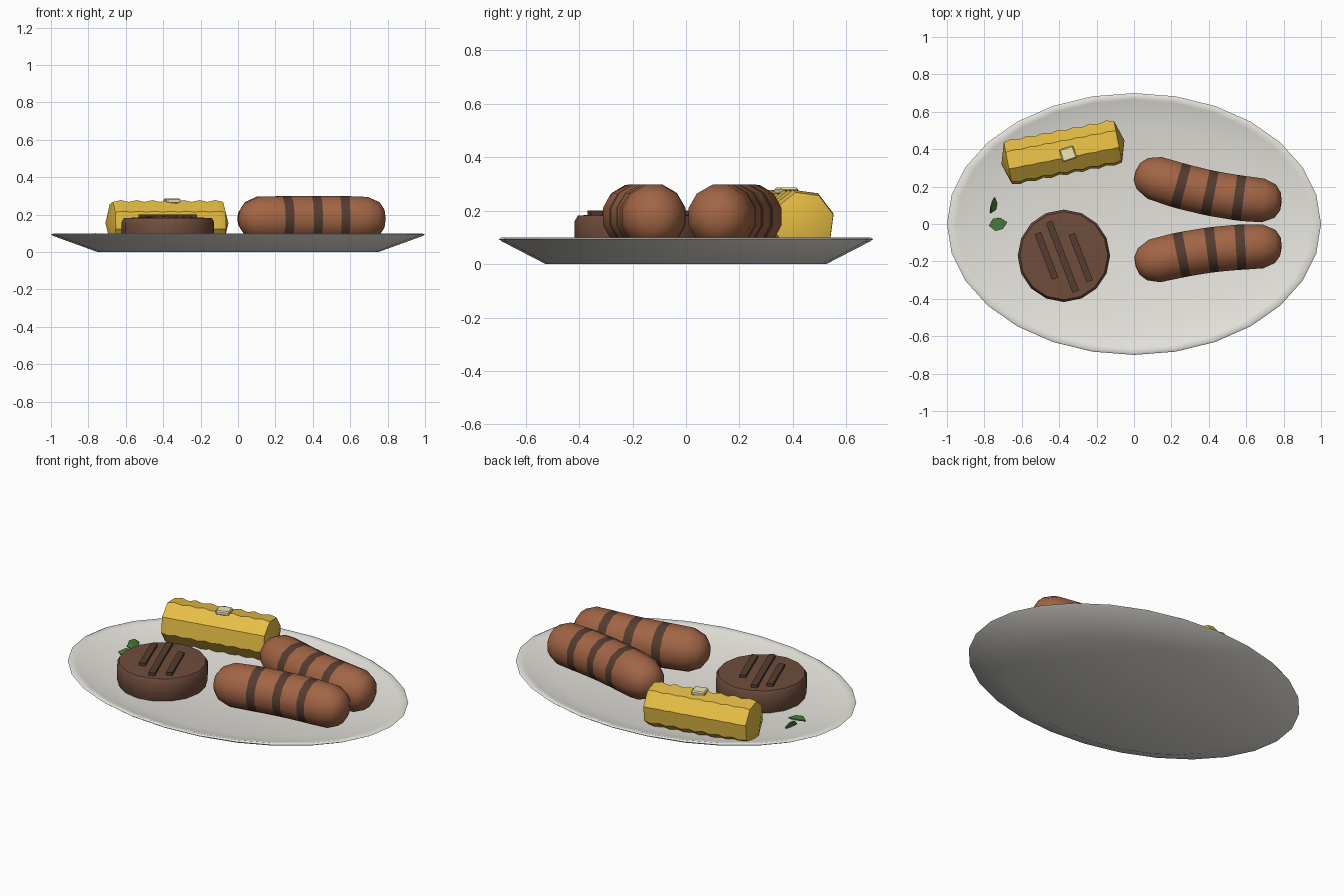
import bpy, bmesh, math
from mathutils import Vector, Matrix

if "Cube" in bpy.data.objects:
    bpy.data.objects.remove(bpy.data.objects["Cube"])


def mat(name, rgb):
    m = bpy.data.materials.new(name)
    m.diffuse_color = (*rgb, 1)
    m.use_nodes = True
    m.node_tree.nodes["Principled BSDF"].inputs["Base Color"].default_value = m.diffuse_color
    return m


CREAM = mat("cream", (0.80, 0.78, 0.73))
SAUSAGE = mat("sausage_brown", (0.36, 0.13, 0.06))
CHAR = mat("char", (0.09, 0.045, 0.03))
MEAT = mat("patty_brown", (0.16, 0.075, 0.045))
CORN = mat("corn_yellow", (0.80, 0.52, 0.06))
BUTTER = mat("butter", (0.90, 0.80, 0.45))
GREEN = mat("herb_green", (0.07, 0.22, 0.05))


def finish(name, bm, mats, angle=35):
    bmesh.ops.recalc_face_normals(bm, faces=bm.faces)
    me = bpy.data.meshes.new(name)
    bm.to_mesh(me)
    bm.free()
    ob = bpy.data.objects.new(name, me)
    bpy.context.collection.objects.link(ob)
    for m in mats:
        me.materials.append(m)
    if angle:
        bpy.ops.object.select_all(action='DESELECT')
        bpy.context.view_layer.objects.active = ob
        ob.select_set(True)
        bpy.ops.object.shade_smooth_by_angle(angle=math.radians(angle))
    return ob


def loft(rings, tips, marked=()):
    """Skin a list of point rings, closed by a tip point at each end."""
    bm = bmesh.new()
    vr = [[bm.verts.new(p) for p in r] for r in rings]
    n = len(vr[0])
    for k, (a, b) in enumerate(zip(vr, vr[1:])):
        for i in range(n):
            j = (i + 1) % n
            f = bm.faces.new((a[i], a[j], b[j], b[i]))
            f.material_index = int(k in marked)
    for ring, tip in ((vr[0], tips[0]), (vr[-1], tips[1])):
        t = bm.verts.new(tip)
        for i in range(n):
            bm.faces.new((ring[i], ring[(i + 1) % n], t))
    return bm


def lathe(profile, n, squash=1.0, centre=(0, 0), z0=0, z1=0):
    cx, cy = centre
    rings = [[(cx + r * math.cos(2 * math.pi * i / n),
               cy + squash * r * math.sin(2 * math.pi * i / n), z)
              for i in range(n)] for r, z in profile]
    return loft(rings, ((cx, cy, z0), (cx, cy, z1)))


def tube_ring(c, direction, r, n, phase):
    side = Vector((-direction.y, direction.x, 0)).normalized()
    return [c + side * r * math.cos(phase + 2 * math.pi * i / n)
            + Vector((0, 0, r * math.sin(phase + 2 * math.pi * i / n)))
            for i in range(n)]


def block(name, centre, size, angle, m, bevel=0.0):
    bm = bmesh.new()
    M = (Matrix.Translation(centre) @ Matrix.Rotation(angle, 4, 'Z')
         @ Matrix.Diagonal((*size, 1)))
    bmesh.ops.create_cube(bm, size=1, matrix=M)
    if bevel:
        bmesh.ops.bevel(bm, geom=bm.edges[:], offset=bevel, segments=1,
                        affect='EDGES')
    finish(name, bm, [m], 0)


# oval plate
finish("plate", lathe([(0.75, 0), (0.985, 0.085), (1.0, 0.093), (0.985, 0.1),
                       (0.95, 0.093), (0.75, 0.05)], 28, 0.7, z1=0.05),
       [CREAM], 60)


# two bent sausages with charred bands
def sausage(name, y0, y1, y2, bands):
    def centre(x):                      # quadratic through x = 0.1, 0.4, 0.7
        t = (x - 0.1) / 0.3
        y = y0 * (t - 1) * (t - 2) / 2 - y1 * t * (t - 2) + y2 * t * (t - 1) / 2
        return Vector((x, y, 0.178))

    stations = [(0.015, 0.05), (0.045, 0.092), (0.11, 0.122)]
    for b in bands:
        stations += [(b - 0.025, 0.125), (b + 0.025, 0.125)]
    stations += [(0.69, 0.121), (0.755, 0.092), (0.783, 0.05)]
    rings = []
    for x, r in stations:
        d = centre(x + 0.01) - centre(x - 0.01)
        rings.append(tube_ring(centre(x), d, r, 12, math.pi / 12))
    finish(name, loft(rings, (centre(0.008), centre(0.79)), (3, 5, 7)),
           [SAUSAGE, CHAR], 40)


sausage("sausage_back", 0.25, 0.167, 0.125, (0.25, 0.405, 0.56))
sausage("sausage_front", -0.2, -0.14, -0.12, (0.255, 0.415, 0.57))

# meat patty with grill marks
PC = (-0.375, -0.17)
finish("patty", lathe([(0.235, 0.05), (0.247, 0.09), (0.247, 0.16),
                       (0.235, 0.182)], 16, centre=PC, z0=0.05, z1=0.19),
       [MEAT], 40)
for i, (x, y, length) in enumerate(((-0.468, -0.17, 0.26),
                                    (-0.383, -0.175, 0.40),
                                    (-0.285, -0.18, 0.27))):
    block(f"grill_mark_{i + 1}", (x, y, 0.19), (length, 0.036, 0.022),
          math.radians(-69), CHAR)

# corn cob with scalloped kernel rows
axis = Vector((math.cos(math.radians(11)), math.sin(math.radians(11)), 0))
mid = Vector((-0.38, 0.383, 0.155))
N = 14
rings = [tube_ring(mid + axis * (-0.3 + 0.6 * k / N), axis,
                   0.127 if k % 2 else 0.117, 8, math.radians(15))
         for k in range(N + 1)]
finish("corn_cob", loft(rings, (mid - axis * 0.335, mid + axis * 0.335)),
       [CORN], 30)
block("butter_pat", (-0.353, 0.375, 0.273), (0.078, 0.07, 0.026),
      math.radians(18), BUTTER, 0.006)


# herb leaves
def leaf(name, centre, length, width, angle, roll):
    bm = bmesh.new()
    outline = [(-0.5, 0), (-0.2, -0.45), (0.2, -0.4), (0.5, 0),
               (0.2, 0.4), (-0.2, 0.45)]
    M = (Matrix.Translation(centre) @ Matrix.Rotation(angle, 4, 'Z')
         @ Matrix.Rotation(roll, 4, 'X'))
    top, bot = ([bm.verts.new(M @ Vector((x * length, y * width,
                                          z + abs(y) * 0.02)))
                 for x, y in outline] for z in (0.003, -0.003))
    for r in (top, bot):
        bm.faces.new((r[0], r[1], r[5]))
        bm.faces.new((r[1], r[2], r[4], r[5]))
        bm.faces.new((r[2], r[3], r[4]))
    for i in range(6):
        j = (i + 1) % 6
        bm.faces.new((top[i], top[j], bot[j], bot[i]))
    finish(name, bm, [GREEN], 0)


leaf("herb_leaf_large", (-0.727, 0.0, 0.065), 0.1, 0.075, math.radians(10), 0.1)
leaf("herb_leaf_small", (-0.757, 0.1, 0.073), 0.085, 0.06, math.radians(75), 1.0)
